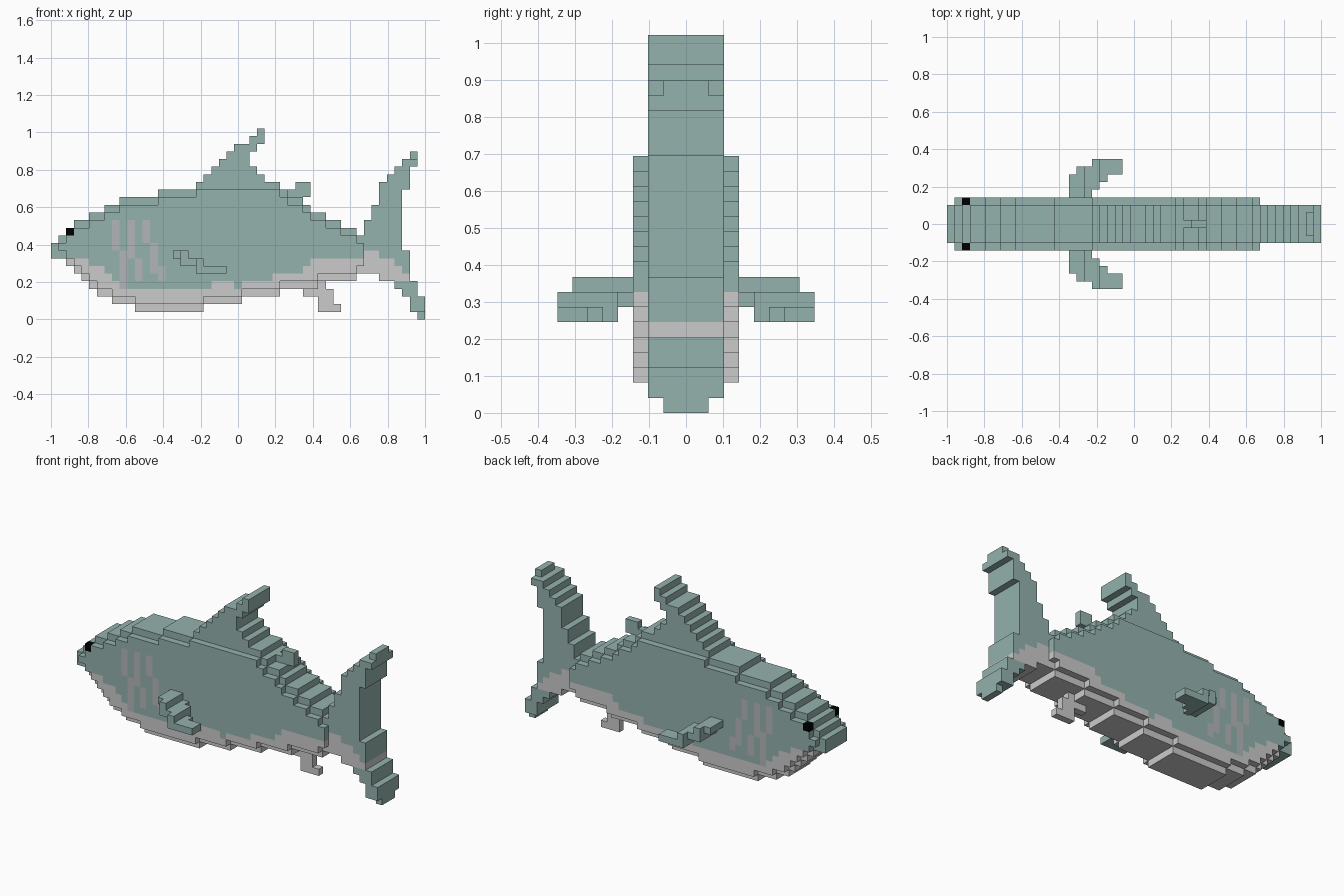
import bpy, bmesh

if "Cube" in bpy.data.objects:
    bpy.data.objects.remove(bpy.data.objects["Cube"])

V = 2 / 49                      # edge of one block
TEAL, PALE, GILL, BLACK = range(4)


def material(name, rgb):
    m = bpy.data.materials.new(name)
    m.diffuse_color = (*rgb, 1)
    m.use_nodes = True
    m.node_tree.nodes["Principled BSDF"].inputs["Base Color"].default_value = m.diffuse_color
    return m


MATS = [material("teal_skin", (0.296, 0.445, 0.418)),
        material("pale_belly", (0.69, 0.70, 0.715)),
        material("gill_grey", (0.45, 0.47, 0.48)),
        material("eye_black", (0.0, 0.0, 0.0))]


def steps(*runs):
    """Expand (count, value) runs into one value per column."""
    return [v for n, v in runs for _ in range(n)]


# Side outline of the body, in blocks, column by column from nose to tail root
top = steps((1, 10), (1, 11), (1, 12), (2, 13), (2, 14), (2, 15), (5, 16), (5, 17),
            (1, 18), (1, 19), (1, 20), (1, 21), (1, 22), (2, 23), (1, 20), (1, 19),
            (2, 18), (1, 17), (2, 16), (1, 15), (2, 14), (2, 13), (2, 12), (1, 11))
bottom = steps((2, 8), (1, 7), (1, 6), (1, 5), (1, 4), (2, 3), (3, 2), (9, 1),
               (5, 2), (5, 3), (5, 4), (5, 5), (1, 6))
# Upper limit of the pale belly, running on into the tail
belly = steps((2, 0), (3, 8), (2, 7), (1, 6), (1, 5), (12, 4), (3, 5), (1, 4),
              (4, 5), (4, 6), (1, 7), (7, 8), (2, 9), (2, 8))
gills = {8: (9, 13), 9: (4, 9), 10: (8, 13), 11: (5, 8),
         12: (10, 13), 13: (6, 10), 14: (5, 7)}

parts = {}


def fill(part, cols, ys, zs, colour=TEAL):
    """Fill a block of cells; colour may be a function of the cell."""
    cells = parts.setdefault(part, {})
    for i in cols:
        for j in ys:
            for k in zs:
                cells[i, j, k] = colour(i, j, k) if callable(colour) else colour


def skin(i, j, k):
    if abs(j) == 3 and i in gills and gills[i][0] <= k < gills[i][1]:
        return GILL
    return PALE if k < belly[i] else TEAL


def tail_skin(i, j, k):
    if i <= 44:
        return PALE if k < belly[i] else TEAL
    return PALE if (i == 45 and 5 <= k < 7) or (i == 46 and k == 5) else TEAL


# Body: five blocks wide, with a one-block shallower outer layer on each flank
for i in range(41):
    fill("body", [i], range(-2, 3), range(bottom[i], min(top[i], 17)), skin)
    if i:
        fill("body", [i], (-3, 3), range(bottom[i] + 1, min(top[i] - 1, 17)), skin)
    # Main dorsal fin rises from the back
    if top[i] > 17:
        fill("dorsal_fin", [i], range(-2, 3), range(17, top[i]))

# Swept-back tip of the dorsal fin
fill("dorsal_fin", [26], range(-2, 3), range(22, 24))
fill("dorsal_fin", [27], range(-2, 3), range(23, 25))

# Eyes
fill("eyes", [2], (-3, 3), [11], BLACK)

# Tail fin
for i, lo, hi in [(41, 6, 13), (42, 6, 15), (43, 5, 18), (44, 5, 19), (45, 4, 20),
                  (46, 3, 9), (46, 17, 21), (47, 1, 5), (47, 20, 21), (48, 1, 3)]:
    fill("tail_fin", [i], range(-2, 3), range(lo, hi), tail_skin)
fill("tail_fin", [47], range(-1, 2), [21])
fill("tail_fin", [48], range(-1, 2), [0])

# Thin rear dorsal fin
for i, lo, hi in [(31, 16, 17), (32, 16, 18), (33, 16, 18)]:
    fill("rear_dorsal_fin", [i], [0], range(lo, hi))

# Thin pelvic fin under the belly
for i, lo, hi in [(33, 3, 4), (34, 3, 4), (35, 1, 5), (36, 1, 4), (37, 1, 2)]:
    fill("pelvic_fin", [i], [0], range(lo, hi), PALE)

# Pectoral fins: plan outline combined with a drooping side outline, mirrored
droop = {16: (8, 9), 17: (7, 9), 18: (7, 8), 19: (6, 8),
         20: (6, 7), 21: (6, 7), 22: (6, 7)}
for side, name in ((-1, "front_pectoral_fin"), (1, "back_pectoral_fin")):
    for j, first, last in [(4, 16, 18), (5, 16, 19), (6, 16, 20), (7, 17, 22), (8, 19, 22)]:
        for i in range(first, last + 1):
            fill(name, [i], [side * j], range(*droop[i]))

solid = {c for cells in parts.values() for c in cells}


def build(name, cells):
    """Make a mesh from the exposed block faces only."""
    bm = bmesh.new()
    verts = {}

    def vert(p):
        if p not in verts:
            verts[p] = bm.verts.new((p[0] * V - 1, (p[1] - 0.5) * V, p[2] * V))
        return verts[p]

    for cell, colour in cells.items():
        for axis in range(3):
            u, w = (axis + 1) % 3, (axis + 2) % 3
            for side in (0, 1):
                near = list(cell)
                near[axis] += 2 * side - 1
                if tuple(near) in solid:
                    continue
                corners = []
                for a, b in ((0, 0), (1, 0), (1, 1), (0, 1)):
                    p = list(cell)
                    p[axis] += side
                    p[u] += a
                    p[w] += b
                    corners.append(vert(tuple(p)))
                face = bm.faces.new(corners if side else corners[::-1])
                face.material_index = colour
    mesh = bpy.data.meshes.new(name)
    bm.to_mesh(mesh)
    bm.free()
    for m in MATS:
        mesh.materials.append(m)
    bpy.context.collection.objects.link(bpy.data.objects.new(name, mesh))


for part, cells in parts.items():
    build(part, cells)
